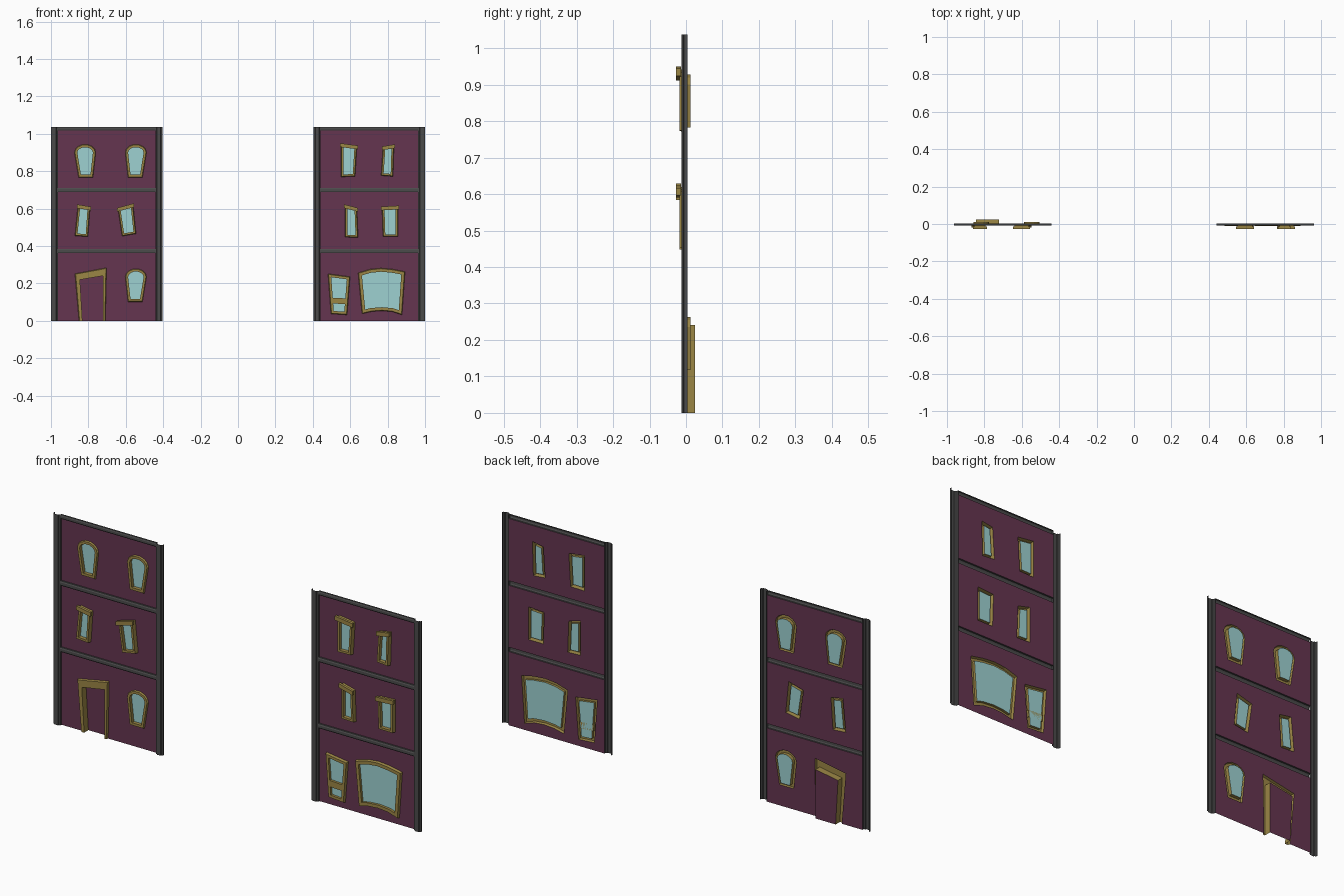
import bpy, bmesh
from mathutils import Vector

if "Cube" in bpy.data.objects:
    bpy.data.objects.remove(bpy.data.objects["Cube"])


def material(name, rgb):
    m = bpy.data.materials.new(name)
    m.diffuse_color = (*rgb, 1)
    m.use_nodes = True
    m.node_tree.nodes["Principled BSDF"].inputs["Base Color"].default_value = m.diffuse_color
    return m


PLASTER = material("plaster", (0.13, 0.036, 0.08))
TRIM = material("dark_trim", (0.07, 0.07, 0.07))
WOOD = material("ochre_frame", (0.33, 0.24, 0.06))
GLASS = material("glass", (0.34, 0.64, 0.64))
WALL_Y = 0.003


def finish(name, bm, mat):
    me = bpy.data.meshes.new(name)
    bm.to_mesh(me)
    bm.free()
    me.materials.append(mat)
    ob = bpy.data.objects.new(name, me)
    bpy.context.collection.objects.link(ob)
    return ob


def loft(name, rings, mat, closed=True, caps=False):
    """Bridge consecutive rings of 3D points with quads."""
    bm = bmesh.new()
    vs = [[bm.verts.new(p) for p in r] for r in rings]
    n = len(rings[0])
    for a, b in zip(vs, vs[1:]):
        for i in range(n if closed else n - 1):
            j = (i + 1) % n
            bm.faces.new((a[i], a[j], b[j], b[i]))
    if caps:
        bm.faces.new(vs[0])
        bm.faces.new(vs[-1][::-1])
    return finish(name, bm, mat)


def at_y(loop, y):
    return [(x, y, z) for x, z in loop]


def sheet(name, loops, y, mat):
    """Flat panel: first loop is the border, the others are holes."""
    bm = bmesh.new()
    edges = []
    for loop in loops:
        v = [bm.verts.new(p) for p in at_y(loop, y)]
        edges += [bm.edges.new((v[i], v[(i + 1) % len(v)])) for i in range(len(v))]
    bmesh.ops.triangle_fill(bm, use_beauty=True, edges=edges, normal=(0, -1, 0))
    return finish(name, bm, mat)


def inset(loop, d):
    """Move every side of a counter-clockwise loop inward by d."""
    out, n = [], len(loop)
    for i in range(n):
        a, p, b = (Vector(loop[k % n]) for k in (i - 1, i, i + 1))
        u, w = (p - a).normalized(), (b - p).normalized()
        n1, n2 = Vector((-u.y, u.x)), Vector((-w.y, w.x))
        out.append(tuple(p + (n1 + n2) * d / (1 + n1.dot(n2))))
    return out


def window(name, outer, front, back, width):
    """Hollow frame standing at 'front' with its glass at 'back'."""
    inner = inset(outer, width)
    lip = inset(outer, 0.003)
    loft(name + "_frame", [at_y(outer, WALL_Y), at_y(lip, front),
                           at_y(inner, front), at_y(inner, back)], WOOD)
    sheet(name + "_glass", [inner], back, GLASS)
    return outer


def crooked_window(name, outer):
    """Tilted window that stands proud of the wall, with a lintel."""
    window(name, outer, -0.018, 0.0, 0.013)
    tr, tl = Vector(outer[2]), Vector(outer[3])
    d = (tr - tl).normalized() * 0.006
    up = Vector((0, 0.005))
    slab = [tl - d - up * 3, tr + d - up * 3, tr + d + up, tl - d + up]
    loft(name + "_lintel", [at_y(slab, -0.027), at_y(slab, -0.014)], WOOD, caps=True)
    return outer


def arched_window(name, cx, z, side):
    """Flared arched window recessed into the wall."""
    prof = [(-.037, 0), (.04, 0), (.055, .134), (.049, .153), (.034, .167), (.012, .176),
            (-.016, .176), (-.040, .166), (-.053, .153), (-.059, .134)]
    loop = [(cx + side * x, z + h) for x, h in prof]
    if side < 0:
        loop.reverse()
    return window(name, loop, -0.005, 0.012, 0.015)


def building(name, x0, x1, floors, notch=()):
    """Three wall panels framed by hollow columns and bands."""
    a, b = x0 + 0.037, x1 - 0.037
    for i, ((z0, z1), holes) in enumerate(zip(((0, .362), (.384, .688), (.711, 1.017)), floors)):
        gap = list(notch) if i == 0 else []
        border = [(a, z0), *gap, (b, z0), (b, z1), (a, z1)]
        sheet(f"{name}_wall_{i}", [border, *holes], WALL_Y, PLASTER)
    # floor bands and top cornice
    for i, (z0, z1) in enumerate(((.362, .384), (.688, .711), (1.017, 1.037))):
        prof = [(WALL_Y, z0), (-.005, z0), (-.008, z0 + .006),
                (-.008, z1 - .006), (-.005, z1), (WALL_Y, z1)]
        loft(f"{name}_band_{i}", [[(x, y, z) for y, z in prof] for x in (a, b)],
             TRIM, closed=False)
    # corner columns
    for tag, edge, s in (("left", x0, 1), ("right", x1, -1)):
        prof = [(0, .004), (0, -.006), (.007, -.008), (.009, -.012),
                (.028, -.012), (.030, -.008), (.037, -.006), (.037, .004)]
        loft(f"{name}_column_{tag}",
             [[(edge + s * x, y, z) for x, y in prof] for z in (0, 1.037)],
             TRIM, closed=False)


# left building: crooked doorway, arched and tilted windows
door_out = [(-.85, 0), (-.872, .252), (-.703, .284), (-.709, 0)]
door_lip = [(-.847, 0), (-.868, .250), (-.706, .280), (-.712, 0)]
door_in = [(-.832, 0), (-.845, .220), (-.722, .241), (-.722, 0)]
loft("door_frame", [at_y(door_out, WALL_Y), at_y(door_lip, -.008),
                    at_y(door_in, -.008), at_y(door_in, .025)], WOOD, closed=False)
sheet("door_panel", [door_in], .025, PLASTER)
building("left_building", -1.0, -.405, [
    [arched_window("ground_arch", -.548, .102, -1)],
    [crooked_window("tilted_a", [(-.872, .455), (-.802, .450), (-.791, .606), (-.856, .617)]),
     crooked_window("tilted_b", [(-.620, .453), (-.545, .466), (-.561, .622), (-.642, .600)])],
    [arched_window("top_arch_a", -.8155, .767, 1),
     arched_window("top_arch_b", -.548, .767, -1)],
], notch=door_out)

# right building: shop window, two-pane window, tilted windows
shop = [(.663, .038), (.715, .050), (.77, .054), (.825, .049), (.877, .032), (.893, .263),
        (.829, .276), (.765, .282), (.706, .276), (.642, .257)]
pane = [(.497, .038), (.583, .032), (.599, .236), (.481, .252)]
bar = [(.502, .093), (.575, .090), (.579, .120), (.500, .124)]
loft("two_pane_bar", [at_y(bar, -.010), at_y(bar, .002)], WOOD, caps=True)
building("right_building", .405, 1.0, [
    [window("shop_window", shop, -.010, .002, .019),
     window("two_pane_window", pane, -.010, .002, .016)],
    [crooked_window("tilted_c", [(.572, .448), (.642, .445), (.636, .600), (.572, .617)]),
     crooked_window("tilted_d", [(.775, .450), (.856, .450), (.856, .611), (.770, .606)])],
    [crooked_window("tilted_e", [(.551, .770), (.626, .772), (.636, .933), (.551, .944)]),
     crooked_window("tilted_f", [(.765, .777), (.829, .772), (.834, .938), (.775, .928)])],
])
